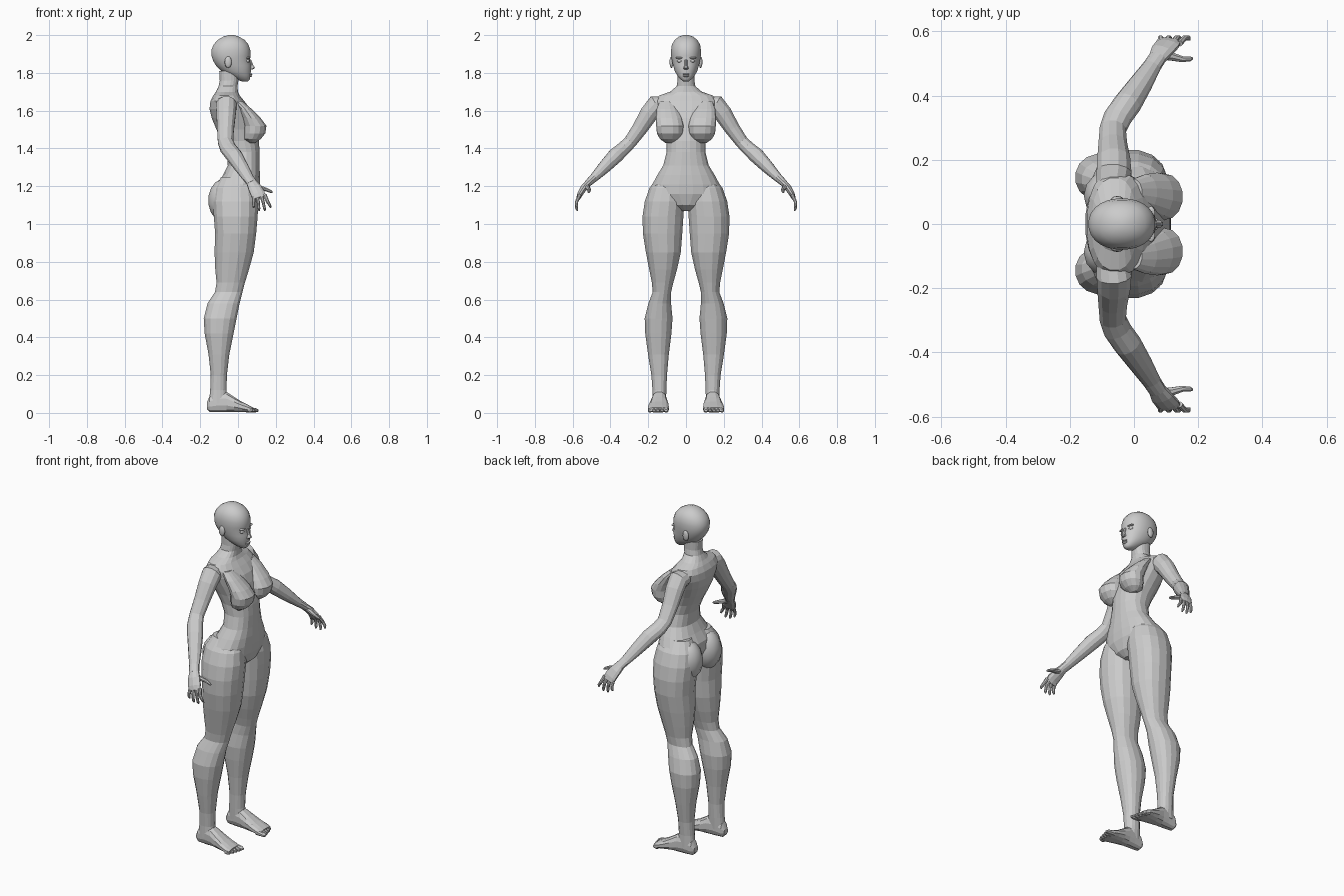
import bpy, bmesh, math
from mathutils import Vector


def make(name, rings, smooth=False):
    """Skin a list of point rings into a capped mesh."""
    bm = bmesh.new()
    vs = [[bm.verts.new(p) for p in r] for r in rings]
    n = len(vs[0])
    for a, b in zip(vs, vs[1:]):
        for i in range(n):
            j = (i + 1) % n
            bm.faces.new((a[i], a[j], b[j], b[i]))
    bm.faces.new(vs[0])
    bm.faces.new(vs[-1])
    bmesh.ops.recalc_face_normals(bm, faces=bm.faces)
    for f in bm.faces:
        f.smooth = smooth
    me = bpy.data.meshes.new(name)
    bm.to_mesh(me)
    bm.free()
    ob = bpy.data.objects.new(name, me)
    bpy.context.collection.objects.link(ob)
    return ob


def unit(i, n, e):
    """Point on a superellipse."""
    t = 2 * math.pi * (i + 0.5) / n
    c, s = math.cos(t), math.sin(t)
    return (math.copysign(abs(c) ** (2 / e), c), math.copysign(abs(s) ** (2 / e), s))


def slices(name, secs, side=1, axis='z', n=16, e=2.2, smooth=False):
    """Loft (t, a0, a1, y0, y1) slices stacked along z (a = x) or x (a = z)."""
    rings = []
    for t, a0, a1, y0, y1 in secs:
        ring = []
        for i in range(n):
            c, s = unit(i, n, e)
            a = (a0 + a1) / 2 + c * (a1 - a0) / 2
            y = side * ((y0 + y1) / 2 + s * (y1 - y0) / 2)
            ring.append((a, y, t) if axis == 'z' else (t, y, a))
        rings.append(ring)
    return make(name, rings, smooth)


def limb(name, path, side=1, n=10):
    """Loft ellipses along a path of (x, y, z, radius_x, radius_across)."""
    pts = [Vector(p[:3]) for p in path]
    rings = []
    for k, p in enumerate(path):
        t = (pts[min(k + 1, len(pts) - 1)] - pts[max(k - 1, 0)]).normalized()
        ref = Vector((1, 0, 0)) if abs(t.x) < 0.85 else Vector((0, 1, 0))
        u = (ref - t * ref.dot(t)).normalized()
        v = t.cross(u)
        ring = []
        for i in range(n):
            c, s = unit(i, n, 2)
            q = pts[k] + u * c * p[3] + v * s * p[4]
            ring.append((q.x, side * q.y, q.z))
        rings.append(ring)
    return make(name, rings)


def ball(name, loc, rad, side=1, seg=12):
    """Ellipsoid."""
    rings = []
    for k in range(1, seg // 2 + 2):
        a = math.pi * (k - 0.5) / (seg // 2 + 1)
        r, z = math.sin(a), math.cos(a)
        rings.append([(loc[0] + rad[0] * r * math.cos(2 * math.pi * i / seg),
                       side * (loc[1] + rad[1] * r * math.sin(2 * math.pi * i / seg)),
                       loc[2] + rad[2] * z) for i in range(seg)])
    return make(name, rings, True)


# torso and neck: z, back, front, half width
torso = [(1.07, -.05, .06, .03), (1.10, -.09, .095, .10), (1.16, -.115, .113, .185),
         (1.21, -.11, .117, .18), (1.26, -.08, .117, .153), (1.31, -.055, .115, .122),
         (1.38, -.06, .115, .104), (1.44, -.085, .112, .105), (1.50, -.115, .10, .118),
         (1.56, -.14, .085, .138), (1.61, -.152, .065, .155), (1.65, -.147, .035, .165),
         (1.68, -.132, .01, .145), (1.70, -.118, 0, .085), (1.73, -.103, -.002, .05),
         (1.76, -.097, .003, .045), (1.81, -.10, .005, .046)]
slices("torso", [(z, b, f, -w, w) for z, b, f, w in torso], n=20, e=2.3)

# head: z, back, front, half width
head = [(1.755, .02, .052, .014), (1.765, -.005, .063, .028), (1.785, -.045, .066, .046),
        (1.81, -.09, .069, .060), (1.84, -.118, .070, .069), (1.865, -.133, .063, .075),
        (1.89, -.141, .067, .079), (1.92, -.142, .066, .080), (1.95, -.130, .056, .075),
        (1.975, -.107, .035, .060), (1.992, -.078, .005, .038), (2.0, -.05, -.022, .014)]
slices("head", [(z, b, f, -w, w) for z, b, f, w in head], n=24, e=2.15, smooth=True)

# facial features
slices("nose", [(1.818, .055, .080, -.012, .012), (1.826, .055, .091, -.014, .014),
                (1.84, .055, .083, -.009, .009), (1.872, .05, .069, -.007, .007)], n=8, e=2)
ball("upper_lip", (.066, 0, 1.793), (.011, .020, .005))
ball("lower_lip", (.064, 0, 1.784), (.011, .017, .006))

leg = [(1.25, -.09, .07, .03, .15), (1.19, -.125, .10, .012, .195), (1.12, -.135, .11, .006, .22),
       (1.04, -.13, .106, .012, .232), (.95, -.123, .098, .018, .23), (.85, -.126, .085, .026, .214),
       (.76, -.122, .06, .046, .196), (.69, -.115, .038, .066, .182), (.64, -.123, .025, .078, .177),
       (.58, -.163, .010, .078, .20), (.50, -.183, -.006, .070, .22), (.42, -.178, -.022, .076, .217),
       (.31, -.157, -.045, .090, .202), (.20, -.145, -.058, .100, .184),
       (.12, -.148, -.060, .103, .178), (.05, -.155, -.05, .106, .178)]
foot = [(-.165, .02, .055, .122, .16), (-.15, .004, .09, .112, .172), (-.10, .002, .115, .105, .178),
        (-.06, .002, .112, .10, .183), (-.02, .004, .085, .094, .192), (.02, .004, .06, .09, .20),
        (.055, .002, .042, .089, .204), (.078, .004, .03, .093, .198)]
breast = [(1.43, .06, .09, .06, .11), (1.45, .03, .122, .032, .138), (1.48, .03, .146, .015, .154),
          (1.52, .03, .152, .012, .158), (1.56, .02, .122, .02, .16), (1.61, 0, .072, .04, .155),
          (1.65, -.03, .025, .06, .14)]
arm = [(-.07, .10, 1.635, .05, .042), (-.062, .16, 1.628, .056, .056), (-.063, .195, 1.585, .053, .050),
       (-.066, .245, 1.505, .046, .042), (-.066, .295, 1.435, .042, .036), (-.052, .33, 1.40, .044, .038),
       (-.02, .375, 1.36, .044, .042), (.02, .435, 1.298, .037, .034), (.055, .49, 1.242, .029, .023),
       (.075, .52, 1.215, .028, .019)]
palm = [(.07, .512, 1.222, .027, .019), (.088, .54, 1.192, .036, .018), (.105, .56, 1.16, .039, .015),
        (.112, .57, 1.138, .036, .011)]
fingers = [(.083, .083, 1.085), (.102, .112, 1.07), (.122, .143, 1.07), (.141, .173, 1.087)]

for s, tag in ((1, "left"), (-1, "right")):
    # lower body
    slices(tag + "_leg", leg, s)
    ball(tag + "_buttock", (-.072, .088, 1.125), (.086, .082, .115), s, 14)
    slices(tag + "_foot", foot, s, 'x', 12, 2.4)
    for i in range(5):
        y, r = .105 + i * .0215, (.014 if i == 0 else .010)
        end = .108 - .006 * i - (.004 if i == 4 else 0)
        slices(f"{tag}_toe_{i + 1}", [(.05, .003, .034, y - r, y + r),
                                      (end - .014, .002, .026, y - r, y + r),
                                      (end, .006, .018, y - r * .6, y + r * .6)], s, 'x', 8)
    # upper body
    slices(tag + "_breast", breast, s, n=14, e=2.1)
    limb(tag + "_arm", arm, s, 12)
    limb(tag + "_palm", palm, s, 10)
    for i, (xb, xt, zt) in enumerate(fingers):
        xm = xb + (xt - xb) * .5
        limb(f"{tag}_finger_{i + 1}", [(xb, .562, 1.155, .011, .010),
                                       (xm, .579, 1.118, .009, .009),
                                       (xt - (xt - xb) * .12, .579, zt + .012, .008, .008),
                                       (xt, .574, zt, .004, .004)], s, 8)
    limb(tag + "_thumb", [(.078, .525, 1.205, .014, .014), (.115, .522, 1.193, .014, .013),
                          (.15, .513, 1.182, .010, .010), (.174, .514, 1.172, .008, .008),
                          (.182, .516, 1.168, .004, .004)], s, 8)
    # face sides
    ball(tag + "_ear", (-.052, .077, 1.857), (.019, .010, .031), s)
    ball(tag + "_eye", (.048, .032, 1.863), (.013, .015, .009), s)
    ball(tag + "_brow", (.053, .034, 1.88), (.013, .022, .005), s)
